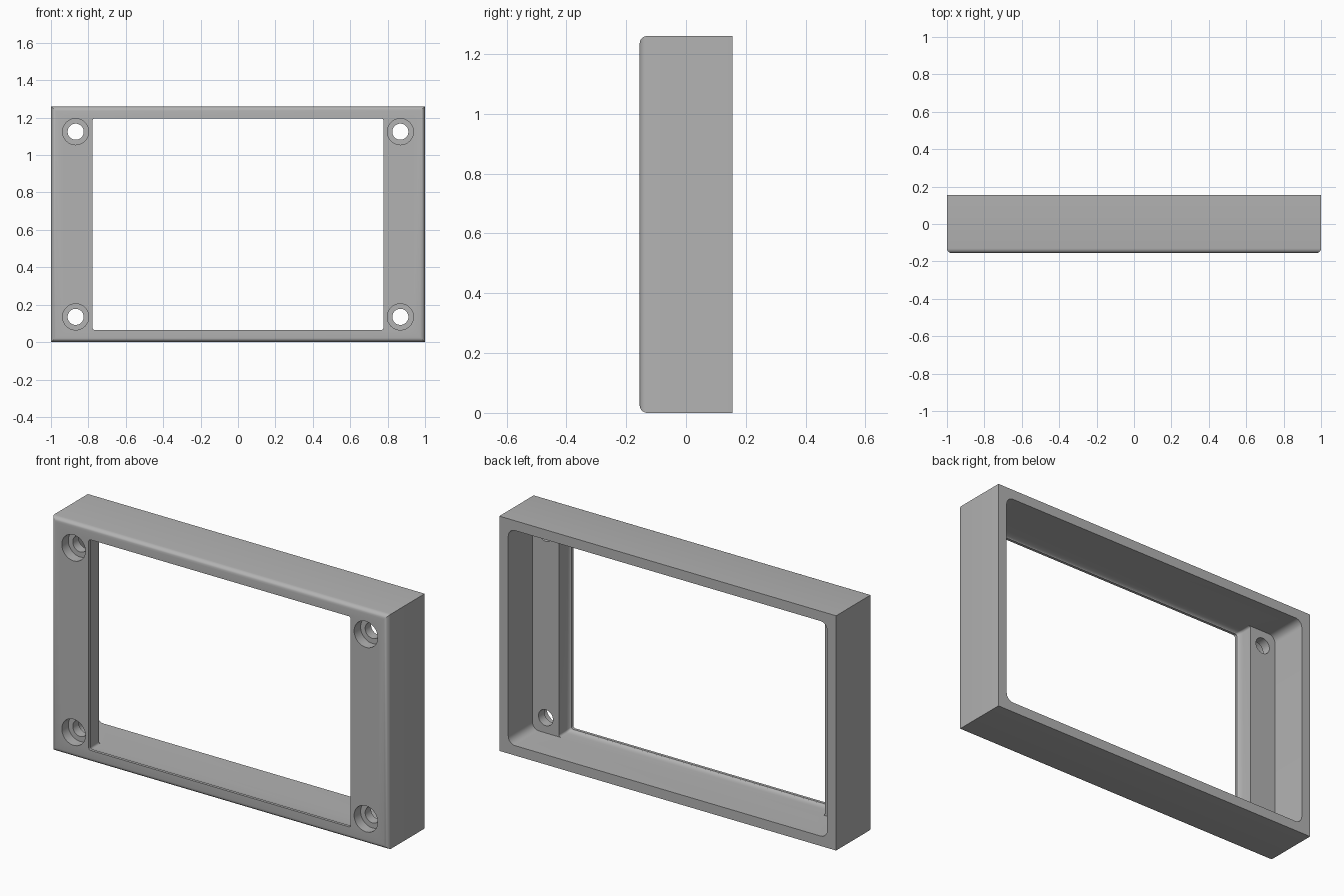
import bpy, bmesh, math

if "Cube" in bpy.data.objects:
    bpy.data.objects.remove(bpy.data.objects["Cube"], do_unlink=True)

HX, HY, HZ = 1.0, 0.155, 0.63      # half sizes of the frame

grey = bpy.data.materials.new("plain grey")
grey.use_nodes = True
grey.diffuse_color = (0.45, 0.45, 0.45, 1)
grey.node_tree.nodes["Principled BSDF"].inputs["Base Color"].default_value = grey.diffuse_color


def add_object(name, bm):
    bmesh.ops.recalc_face_normals(bm, faces=bm.faces)
    mesh = bpy.data.meshes.new(name)
    bm.to_mesh(mesh)
    bm.free()
    mesh.materials.append(grey)
    obj = bpy.data.objects.new(name, mesh)
    bpy.context.scene.collection.objects.link(obj)
    return obj


def rounded_rect(hx, hz, r, steps=6):
    """Corner-rounded outline centred on the frame."""
    points = []
    for i, (sx, sz) in enumerate([(1, 1), (-1, 1), (-1, -1), (1, -1)]):
        for k in range(steps + 1):
            a = math.pi / 2 * (i + k / steps)
            points.append((sx * (hx - r) + r * math.cos(a),
                           HZ + sz * (hz - r) + r * math.sin(a)))
    return points


def circle(x, z, r, n=40):
    return [(x + r * math.cos(2 * math.pi * k / n),
             z + r * math.sin(2 * math.pi * k / n)) for k in range(n)]


def loft(name, sections):
    """Closed solid through (y, outline) sections."""
    bm = bmesh.new()
    rings = [[bm.verts.new((x, y, z)) for x, z in pts] for y, pts in sections]
    for a, b in zip(rings, rings[1:]):
        for i in range(len(a)):
            j = (i + 1) % len(a)
            bm.faces.new((a[i], a[j], b[j], b[i]))
    bm.faces.new(rings[0])
    bm.faces.new(rings[-1])
    return add_object(name, bm)


# Outer block with rounded front rim
bm = bmesh.new()
bmesh.ops.create_cube(bm, size=2)
for v in bm.verts:
    v.co = (v.co.x * HX, v.co.y * HY, v.co.z * HZ + HZ)
rim = [e for e in bm.edges if all(v.co.y < 0 for v in e.verts)]
bmesh.ops.bevel(bm, geom=rim, offset=0.025, segments=5, profile=0.5, affect='EDGES')
frame = add_object("bezel_frame", bm)

# Rear cavity, leaving thick screw strips at both sides
cutters = [loft("cavity_cutter", [(-0.05, rounded_rect(0.947, 0.577, 0.04)),
                                  (0.3, rounded_rect(0.947, 0.577, 0.04))])]

# Window, narrowing to the front lip through a cove
sections = [(0.0, rounded_rect(0.79, 0.577, 0.012))]
for k in range(6):
    a = math.pi / 2 * k / 5
    inset = 0.012 * (1 - math.cos(a))
    sections.append((-0.105 - 0.035 * math.sin(a),
                     rounded_rect(0.79 - inset, 0.577 - inset, 0.012)))
sections.append((-0.3, rounded_rect(0.778, 0.565, 0.012)))
cutters.append(loft("window_cutter", sections))

# Counterbored screw holes
for sx in (-1, 1):
    for sz in (-1, 1):
        x, z = sx * 0.868, HZ + sz * 0.495
        cutters.append(loft("screw_hole_cutter", [
            (-0.3, circle(x, z, 0.07)), (-0.1, circle(x, z, 0.07)),
            (-0.1, circle(x, z, 0.043)), (0.0, circle(x, z, 0.043))]))

bpy.ops.object.select_all(action='DESELECT')
frame.select_set(True)
bpy.context.view_layer.objects.active = frame
for cutter in cutters:
    cutter.hide_render = True
    mod = frame.modifiers.new("cut", 'BOOLEAN')
    mod.operation = 'DIFFERENCE'
    mod.solver = 'EXACT'
    mod.object = cutter
    bpy.ops.object.modifier_apply(modifier=mod.name)
    bpy.data.objects.remove(cutter, do_unlink=True)

bpy.ops.object.shade_smooth_by_angle(angle=math.radians(30))
